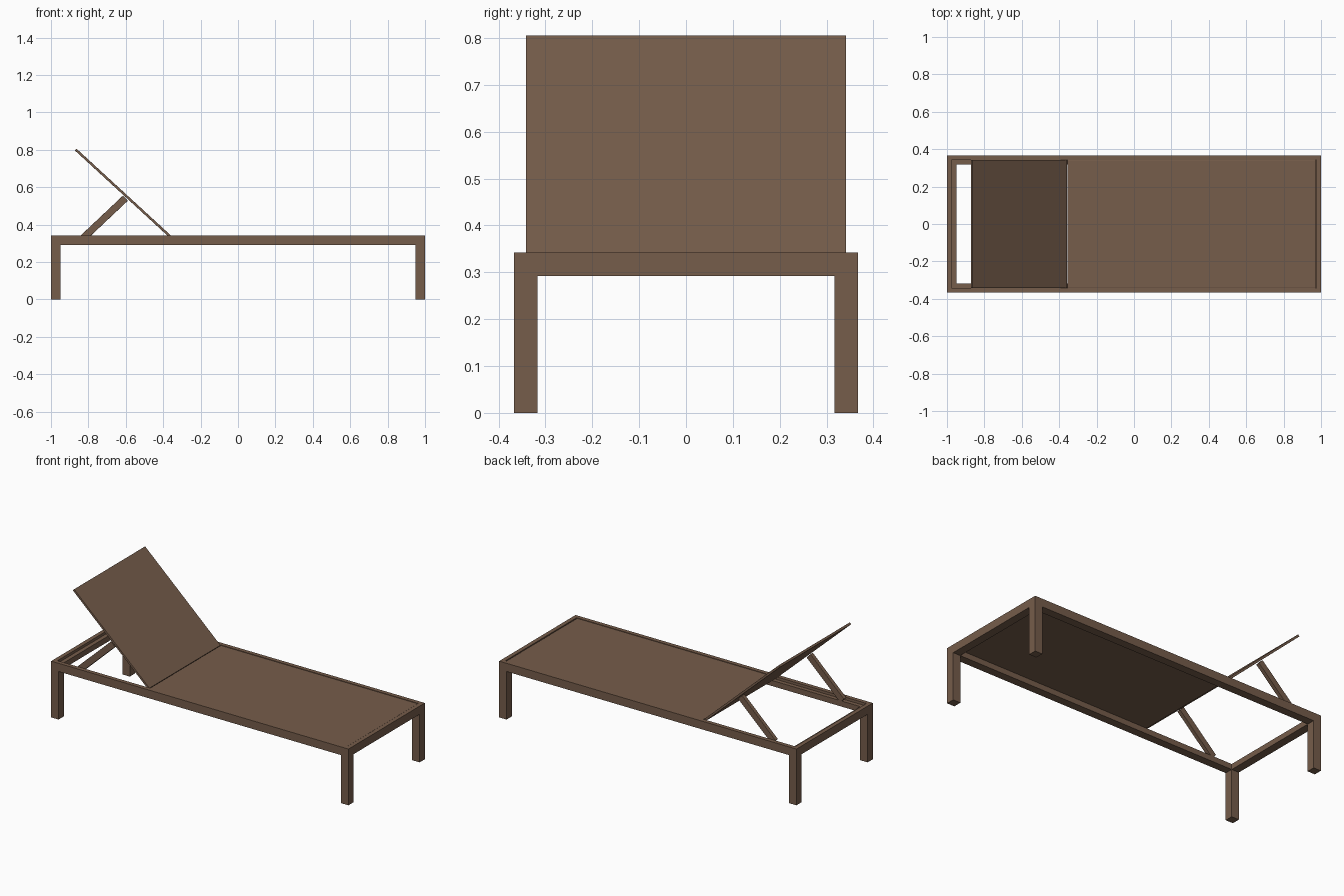
import bpy, bmesh, math
from mathutils import Matrix, Vector

if "Cube" in bpy.data.objects:
    bpy.data.objects.remove(bpy.data.objects["Cube"])

brown = bpy.data.materials.new("brown")
brown.diffuse_color = (0.181, 0.109, 0.070, 1)
brown.use_nodes = True
brown.node_tree.nodes["Principled BSDF"].inputs["Base Color"].default_value = brown.diffuse_color

HX, HY, TOP, LOW, LEDGE = 1.0, 0.367, 0.342, 0.292, 0.326


def finish(name, bm, bevel=0.003):
    bmesh.ops.recalc_face_normals(bm, faces=bm.faces)
    me = bpy.data.meshes.new(name)
    bm.to_mesh(me)
    bm.free()
    me.materials.append(brown)
    ob = bpy.data.objects.new(name, me)
    bpy.context.collection.objects.link(ob)
    if bevel:
        add_bevel(ob, bevel)
    return ob


def add_bevel(ob, width):
    m = ob.modifiers.new("soft edges", 'BEVEL')
    m.width, m.segments, m.limit_method = width, 2, 'ANGLE'


def add_box(bm, centre, size, angle=0):
    mat = (Matrix.Translation(centre) @ Matrix.Rotation(angle, 4, 'Y')
           @ Matrix.Diagonal((*size, 1)))
    bmesh.ops.create_cube(bm, size=1, matrix=mat)


def plank(name, a, b, y, width, thick, bevel):
    """Flat bar whose centre line runs from a to b in the xz plane."""
    a, b = Vector(a), Vector(b)
    d, c = b - a, (a + b) / 2
    bm = bmesh.new()
    add_box(bm, (c.x, y, c.y), (d.length, width, thick), -math.atan2(d.y, d.x))
    return finish(name, bm, bevel)


# frame: rebated rail profile (inset, height) swept round a rectangle
profile = [(0, LOW), (0, TOP), (0.025, TOP), (0.025, LEDGE), (0.05, LEDGE), (0.05, LOW)]
bm = bmesh.new()
rings = [[bm.verts.new((sx * (HX - i), sy * (HY - i), z))
          for sx, sy in ((-1, -1), (1, -1), (1, 1), (-1, 1))] for i, z in profile]
for k, ring in enumerate(rings):
    nxt = rings[(k + 1) % len(rings)]
    for j in range(4):
        n = (j + 1) % 4
        bm.faces.new((ring[j], ring[n], nxt[n], nxt[j]))
frame = finish("frame_with_legs", bm, 0)

# legs: fused to the frame corners
bm = bmesh.new()
for sx in (-1, 1):
    for sy in (-1, 1):
        add_box(bm, (sx * (HX - 0.025), sy * (HY - 0.025), 0.155), (0.05, 0.05, 0.31))
legs = finish("leg_helper", bm, 0)
legs.hide_render = True
legs.hide_set(True)
union = frame.modifiers.new("legs", 'BOOLEAN')
union.operation, union.object, union.solver = 'UNION', legs, 'EXACT'
add_bevel(frame, 0.003)

# seat panel lying on the ledge
plank("seat", (-0.355, 0.333), (0.971, 0.333), 0, 0.683, 0.013, 0.001)

# raised backrest panel
plank("backrest", (-0.361, 0.335), (-0.868, 0.801), 0, 0.683, 0.013, 0.001)

# props holding the backrest
for side, y in (("front", -0.329), ("back", 0.329)):
    plank(side + "_prop", (-0.828, 0.328), (-0.602, 0.541), y, 0.024, 0.038, 0.002)
